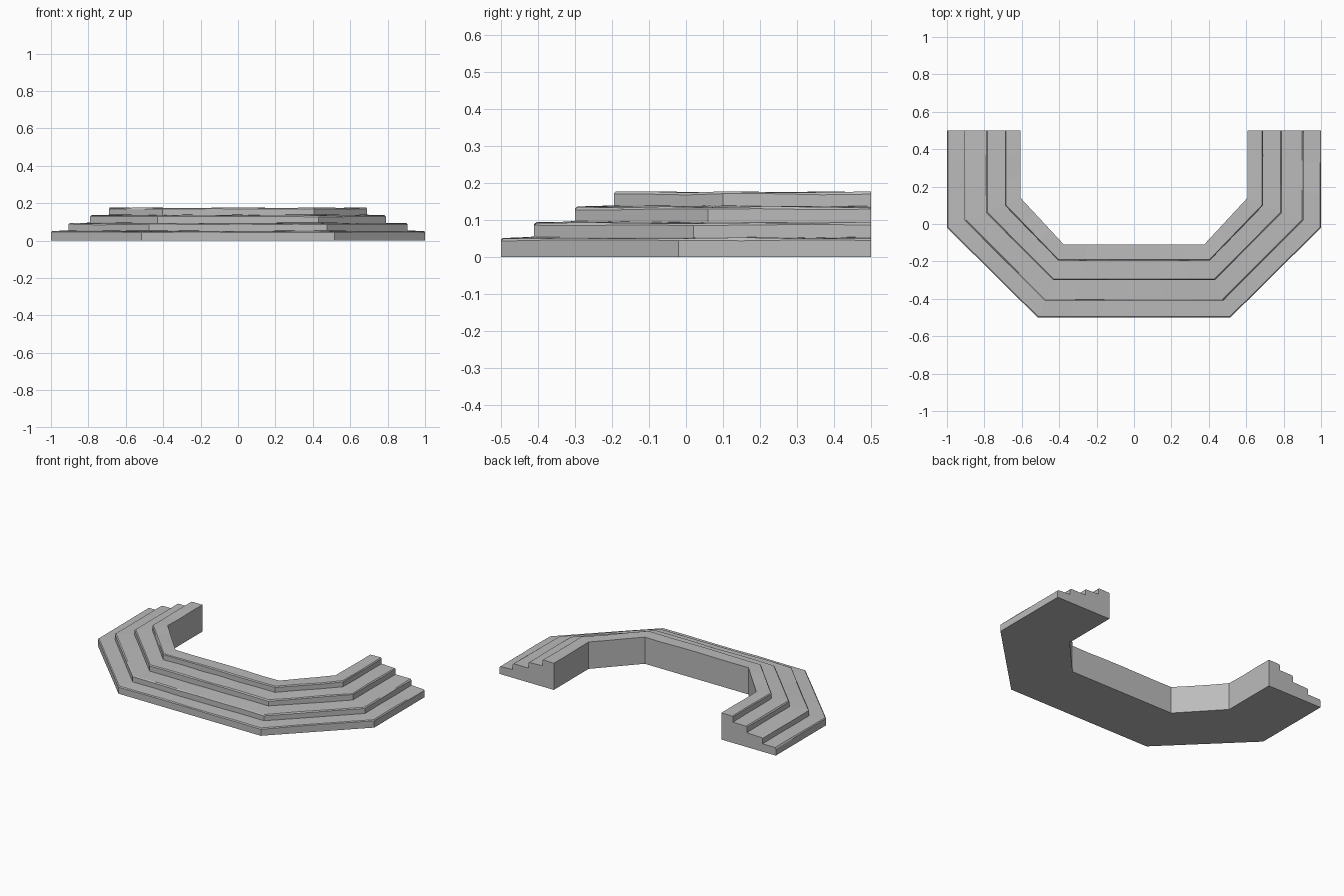
import bpy
import bmesh
import random
from mathutils import Vector

random.seed(4)
cube = bpy.data.objects.get("Cube")
if cube:
    bpy.data.objects.remove(cube, do_unlink=True)

# One stone grey for the whole stair
stone = bpy.data.materials.new("stone grey")
stone.use_nodes = True
grey = (0.5, 0.5, 0.5, 1)
stone.diffuse_color = grey
stone.node_tree.nodes["Principled BSDF"].inputs["Base Color"].default_value = grey

# Half plan of each riser, outermost first: wing x, wing corner y, front corner x and y
PLAN = [(1.0, -0.02, 0.515, -0.5), (0.905, 0.02, 0.475, -0.41),
        (0.79, 0.06, 0.43, -0.3), (0.69, 0.1, 0.405, -0.195),
        (0.607, 0.14, 0.375, -0.11)]
HEIGHTS = [0.05, 0.092, 0.134, 0.175]
BACK = 0.5
SPLITS = [3, 3, 6, 3, 3]


def outline(wing, corner, front_x, front_y):
    """Plan polyline from the right wing end round to the left wing end."""
    half = [(wing, BACK), (wing, corner), (front_x, front_y)]
    keys = [Vector((-x, y)) for x, y in half] + [Vector(p) for p in reversed(half)]
    points = [keys[0]]
    for a, b, n in zip(keys, keys[1:], SPLITS):
        points += [a.lerp(b, i / n) for i in range(1, n + 1)]
    return points


def row(points, z, wear=0.0):
    """Row of vertices along the stair, with slightly worn heights."""
    return [bm.verts.new((p.x, p.y, z + random.uniform(-wear, wear))) for p in points]


# Sweep the stepped cross-section around the plan
bm = bmesh.new()
lines = [outline(*p) for p in PLAN]
rows = [row(lines[0], 0)]
for i, z in enumerate(HEIGHTS):
    nose = [a.lerp(b, 0.06) for a, b in zip(lines[i], lines[i + 1])]
    rows.append(row(lines[i], z - 0.006, 0.002))
    rows.append(row(nose, z, 0.002))
    rows.append(row(lines[i + 1], z + 0.003 if i < 3 else z, 0.002))
rows.append(row(lines[-1], 0))

for a, b in zip(rows, rows[1:] + rows[:1]):
    for i in range(len(a) - 1):
        bm.faces.new((a[i], a[i + 1], b[i + 1], b[i]))
# Flat wing ends
for end in (0, -1):
    bm.faces.new([r[end] for r in rows])
bmesh.ops.recalc_face_normals(bm, faces=bm.faces)

mesh = bpy.data.meshes.new("stone_steps")
bm.to_mesh(mesh)
bm.free()
mesh.materials.append(stone)
steps = bpy.data.objects.new("stone_steps", mesh)
bpy.context.scene.collection.objects.link(steps)
